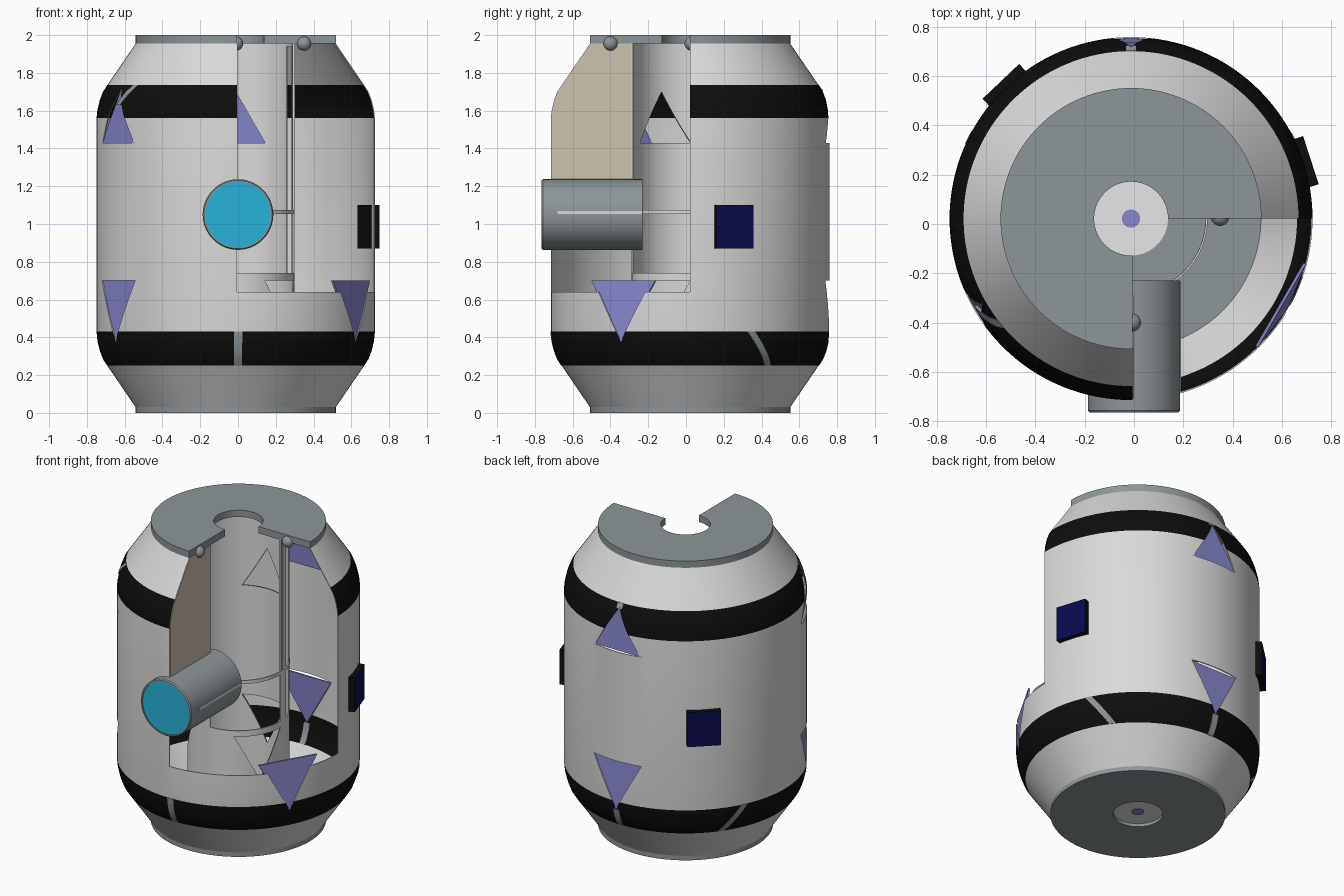
import bpy, bmesh, math
from mathutils import Matrix, Vector

if "Cube" in bpy.data.objects:
    bpy.data.objects.remove(bpy.data.objects["Cube"])

CX, CY = -0.012, 0.022          # body axis
CUT_X = -0.006                  # cutaway plane


def material(name, r, g, b):
    m = bpy.data.materials.new(name)
    m.diffuse_color = (r, g, b, 1)
    m.use_nodes = True
    m.node_tree.nodes["Principled BSDF"].inputs["Base Color"].default_value = m.diffuse_color
    return m


SHELL = material("shell_light_grey", 0.70, 0.70, 0.70)
GREY = material("blue_grey", 0.27, 0.305, 0.32)
WHITE = material("white", 0.95, 0.95, 0.95)
PURPLE = material("purple", 0.24, 0.24, 0.62)
CYAN = material("cyan", 0.02, 0.45, 0.70)
NAVY = material("navy", 0.003, 0.003, 0.08)
BLACK = material("black", 0.004, 0.004, 0.004)
BEIGE = material("beige", 0.62, 0.54, 0.43)
BROWN = material("orange_brown", 0.42, 0.16, 0.05)


def mesh_object(name, verts, faces, *mats):
    me = bpy.data.meshes.new(name)
    me.from_pydata(verts, [], faces)
    bm = bmesh.new()
    bm.from_mesh(me)
    bmesh.ops.recalc_face_normals(bm, faces=bm.faces)
    bm.to_mesh(me)
    bm.free()
    ob = bpy.data.objects.new(name, me)
    bpy.context.collection.objects.link(ob)
    for m in mats:
        me.materials.append(m)
    return ob


def lathe(name, loop, *mats, seg=128, cx=CX, cy=CY):
    """Spin a closed (radius, height) loop round a vertical axis."""
    n = len(loop)
    verts = [(cx + r * math.cos(2 * math.pi * i / seg), cy + r * math.sin(2 * math.pi * i / seg), z)
             for i in range(seg) for r, z in loop]
    faces = [(i * n + j, (i + 1) % seg * n + j, (i + 1) % seg * n + (j + 1) % n, i * n + (j + 1) % n)
             for i in range(seg) for j in range(n)]
    return mesh_object(name, verts, faces, *mats)


def polar(deg, r, t, z):
    a = math.radians(deg)
    return (CX + r * math.cos(a) - t * math.sin(a), CY + r * math.sin(a) + t * math.cos(a), z)


def prism(name, deg, width, z_base, z_tip, inner, outer, mat):
    """Triangular prism facing outward; inner/outer = (radius at base, radius at tip)."""
    pts = [(-width / 2, z_base, 0), (width / 2, z_base, 0), (0, z_tip, 1)]
    verts = [polar(deg, rr[k], t, z) for rr in (inner, outer) for t, z, k in pts]
    return mesh_object(name, verts, [(0, 1, 2), (3, 4, 5), (0, 1, 4, 3), (1, 2, 5, 4), (2, 0, 3, 5)], mat)


def box(name, lo, hi, mat):
    v = [(x, y, z) for x in (lo[0], hi[0]) for y in (lo[1], hi[1]) for z in (lo[2], hi[2])]
    return mesh_object(name, v, [(0, 1, 3, 2), (4, 5, 7, 6), (0, 1, 5, 4), (2, 3, 7, 6),
                                 (0, 2, 6, 4), (1, 3, 7, 5)], mat)


def radial_box(name, deg, r0, r1, width, z0, z1, *mats):
    v = [polar(deg, r, t, z) for r in (r0, r1) for t in (-width / 2, width / 2) for z in (z0, z1)]
    return mesh_object(name, v, [(0, 1, 3, 2), (4, 5, 7, 6), (0, 1, 5, 4), (2, 3, 7, 6),
                                 (0, 2, 6, 4), (1, 3, 7, 5)], *mats)


def cut(ob, *cutters):
    for c in cutters:
        mod = ob.modifiers.new("cut", 'BOOLEAN')
        mod.operation, mod.solver, mod.object = 'DIFFERENCE', 'EXACT', c
        mod.material_mode = 'TRANSFER'
        bpy.context.view_layer.objects.active = ob
        bpy.ops.object.modifier_apply(modifier=mod.name)
        bpy.data.objects.remove(c)


def cylinder(name, r, z0, z1, mat):
    bpy.ops.mesh.primitive_cylinder_add(vertices=64, radius=r, depth=z1 - z0, location=(CX, CY, (z0 + z1) / 2))
    ob = bpy.context.object
    ob.name = name
    ob.data.materials.append(mat)
    return ob


def quadrant(z0, mat):
    return box("cutter", (CUT_X, -1.2, z0), (1.2, CY, 2.3), mat)


# Outer shell with two black bands, a front-right cutaway and triangular windows
low = [(0.53, 0.03), (0.68, 0.25), (0.703, 0.285), (0.72, 0.33), (0.732, 0.38), (0.737, 0.43)]
high = [(0.737, 1.56), (0.733, 1.60), (0.72, 1.655), (0.703, 1.70), (0.68, 1.735), (0.53, 1.955)]
profile = low + high
T = 0.006
shell = lathe("outer_shell", profile + [(r - T, z) for r, z in reversed(profile)], SHELL, BLACK)
for p in shell.data.polygons:
    if 0.25 < p.center.z < 0.43 or 1.56 < p.center.z < 1.735:
        p.material_index = 1
cut(shell, quadrant(0.64, SHELL))

# Inner tube, cut away and slotted
tube = lathe("inner_tube", [(0.302, 0.035), (0.31, 0.035), (0.31, 1.955), (0.302, 1.955)], SHELL)
cut(tube, quadrant(0.74, SHELL), radial_box("cutter", 20, 0.27, 0.35, 0.08, 0.74, 1.94, SHELL))

# Triangular windows: upper row points up, lower row points down
for deg in (90, 210, 330):
    cut(tube, prism("cutter", deg, 0.31, 0.70, 0.40, (0.2, 0.2), (0.4, 0.4), BROWN))
    cut(shell, prism("cutter", deg, 0.35, 0.70, 0.38, (0.6, 0.6), (0.85, 0.85), SHELL))
    prism("lower_window", deg, 0.39, 0.70, 0.375, (0.696, 0.720), (0.708, 0.734), PURPLE)
    if deg != 330:
        cut(tube, prism("cutter", deg, 0.31, 1.43, 1.70, (0.2, 0.2), (0.4, 0.4), BROWN))
        cut(shell, prism("cutter", deg, 0.33, 1.43, 1.71, (0.6, 0.6), (0.85, 0.85), SHELL))
        prism("upper_window", deg, 0.35, 1.43, 1.715, (0.705, 0.688), (0.717, 0.700), PURPLE)

# Top and bottom end rings, bottom plug
top = lathe("top_ring", [(0.15, 1.955), (0.53, 1.955), (0.53, 2.0), (0.15, 2.0)], GREY)
cut(top, quadrant(1.8, GREY))
lathe("bottom_ring", [(0.15, 0), (0.53, 0), (0.53, 0.035), (0.15, 0.035)], GREY)
cylinder("bottom_plug", 0.152, 0.02, 0.032, WHITE)
cylinder("plug_dot", 0.037, 0.015, 0.038, PURPLE)


# Grey stripes crossing the black bands
def shell_radius(z):
    for (r0, z0), (r1, z1) in zip(profile, profile[1:]):
        if z0 <= z <= z1:
            return r0 + (r1 - r0) * (z - z0) / (z1 - z0)


def stripe(deg0, deg1, z0, z1, width=3.4, n=8):
    verts, faces = [], []
    for i in range(n + 1):
        f = i / n
        z = z0 + (z1 - z0) * f
        a = deg0 + (deg1 - deg0) * f
        for off in (0.003, -0.009):
            verts += [polar(a + s * width / 2, shell_radius(z) + off, 0, z) for s in (-1, 1)]
        if i:
            b, c = 4 * i - 4, 4 * i
            faces += [(b + p, b + q, c + q, c + p) for p, q in ((0, 1), (1, 3), (3, 2), (2, 0))]
    faces += [(0, 1, 3, 2), (4 * n, 4 * n + 1, 4 * n + 3, 4 * n + 2)]
    mesh_object("band_stripe", verts, faces, GREY)


for a0, a1 in ((37, 26), (143, 154), (271, 271)):
    stripe(a0, a1, 0.25, 0.43)
stripe(90, 90, 0.25, 0.375)
stripe(211, 219, 1.63, 1.735)
stripe(90, 90, 1.705, 1.735)

# Square side panels: navy face, black sides
for deg in (18, 133.5):
    panel = radial_box("side_panel", deg, 0.71, 0.768, 0.205, 0.87, 1.10, BLACK, NAVY)
    out = Vector((math.cos(math.radians(deg)), math.sin(math.radians(deg)), 0))
    for p in panel.data.polygons:
        p.material_index = int(p.normal.dot(out) > 0.9)

# Beige partition along the cutaway
outline = [(-0.288, 1.05)] + [(CY - r + 0.004, z) for r, z in [(0.737, 1.05)] + high] + [(-0.288, 1.955)]
n = len(outline)
mesh_object("partition", [(x, y, z) for x in (-0.012, -0.003) for y, z in outline],
            [tuple(range(n)), tuple(range(n, 2 * n))] +
            [(i, (i + 1) % n, (i + 1) % n + n, i + n) for i in range(n)], BEIGE)

# Grey post strip on the tube edge and the thin hoop across the cutaway
radial_box("tube_post", 3, 0.299, 0.313, 0.03, 1.08, 1.955, GREY)
lathe("hoop", [(0.303, 1.052), (0.311, 1.052), (0.311, 1.075), (0.303, 1.075)], SHELL)

# Scope: barrel, lens, back cap and side slit
scope = lathe("scope_barrel", [(0.172, 0.23), (0.187, 0.23), (0.187, 0.757), (0.181, 0.765), (0.173, 0.765)],
              GREY, seg=64, cx=0, cy=0)
scope.matrix_world = Matrix.Translation((0, 0, 1.05)) @ Matrix.Rotation(math.pi / 2, 4, 'X')
for name, y, mat in (("scope_lens", -0.755, CYAN), ("scope_back", -0.24, GREY)):
    c = cylinder(name, 0.175, 0, 0.01, mat)
    c.rotation_euler.x = math.pi / 2
    c.location = (0, y, 1.05)
box("scope_slit", (0.18, -0.68, 1.053), (0.19, -0.232, 1.07), SHELL)

# Small round studs under the top ring
for loc in ((0.35, 0.03, 1.955), (-0.01, -0.40, 1.955)):
    bpy.ops.mesh.primitive_uv_sphere_add(segments=20, ring_count=10, radius=0.038, location=loc)
    bpy.context.object.name = "ring_stud"
    bpy.context.object.data.materials.append(GREY)

# Smooth curved surfaces, keep the edges crisp
bpy.ops.object.select_all(action='DESELECT')
for ob in bpy.context.scene.objects:
    ob.select_set(True)
bpy.context.view_layer.objects.active = shell
bpy.ops.object.shade_smooth_by_angle(angle=math.radians(25))
